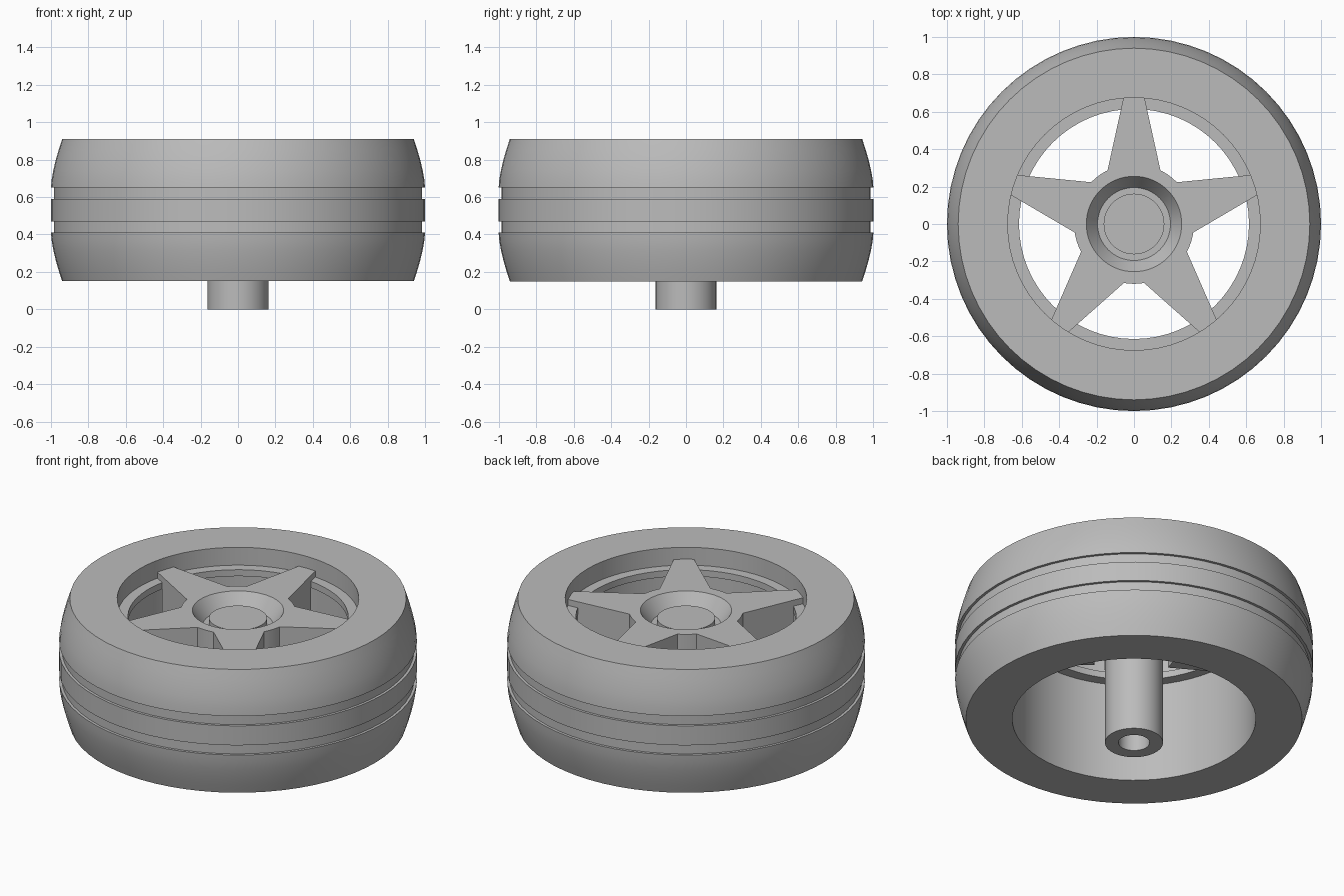
import bpy, bmesh, math
from mathutils import Matrix

cube = bpy.data.objects.get("Cube")
if cube:
    bpy.data.objects.remove(cube, do_unlink=True)

SEGMENTS = 64
TOP, BOTTOM, MID = 0.91, 0.15, 0.53

grey = bpy.data.materials.new("mid grey")
grey.use_nodes = True
grey.diffuse_color = (0.5, 0.5, 0.5, 1)
grey.node_tree.nodes["Principled BSDF"].inputs["Base Color"].default_value = (0.5, 0.5, 0.5, 1)


def finish(name, bm):
    """Turn a bmesh into a named, shaded object."""
    bmesh.ops.remove_doubles(bm, verts=bm.verts, dist=1e-5)
    bmesh.ops.recalc_face_normals(bm, faces=bm.faces)
    mesh = bpy.data.meshes.new(name)
    bm.to_mesh(mesh)
    bm.free()
    mesh.materials.append(grey)
    obj = bpy.data.objects.new(name, mesh)
    bpy.context.collection.objects.link(obj)
    bpy.ops.object.select_all(action="DESELECT")
    obj.select_set(True)
    bpy.context.view_layer.objects.active = obj
    bpy.ops.object.shade_smooth_by_angle(angle=math.radians(25))
    return obj


def lathe(name, profile, closed=True):
    """Spin a (radius, height) profile around the z axis."""
    bm = bmesh.new()
    verts = [bm.verts.new((r, 0, z)) for r, z in profile]
    ends = verts[1:] + verts[:1] if closed else verts[1:]
    edges = [bm.edges.new(pair) for pair in zip(verts, ends)]
    bmesh.ops.spin(bm, geom=verts + edges, cent=(0, 0, 0), axis=(0, 0, 1),
                   angle=math.tau, steps=SEGMENTS, use_merge=True)
    return finish(name, bm)


# Tyre: bulged shoulders and two tread grooves, symmetric about its mid height
upper = [(0.765, TOP), (0.94, TOP), (0.958, 0.855), (0.974, 0.80), (0.987, 0.745),
         (0.996, 0.695), (1.0, 0.65), (0.984, 0.65), (0.984, 0.59), (1.0, 0.59)]
lower = [(r, 2 * MID - z) for r, z in reversed(upper)]
lathe("tyre", upper + lower)

# Rim barrel with the inner ledge that carries the spokes
lathe("rim", [(0.765, BOTTOM), (0.765, TOP), (0.675, TOP), (0.675, 0.80),
              (0.615, 0.80), (0.615, 0.76), (0.68, 0.76), (0.68, BOTTOM)])

# Hub with a conical cup in its top
lathe("hub", [(0, 0.70), (0.32, 0.70), (0.32, 0.837), (0.255, 0.837),
              (0.195, 0.75), (0, 0.75)], closed=False)

# Axle with a blind bore at its lower end
lathe("axle", [(0, 0.79), (0.162, 0.79), (0.162, 0), (0.087, 0), (0.087, 0.2), (0, 0.2)],
      closed=False)


def prism(bm, outline, low, high, turn):
    """Extrude an outline between two heights, turned about z."""
    base = bm.faces.new([bm.verts.new((x, y, low)) for x, y in outline])
    made = bmesh.ops.extrude_face_region(bm, geom=[base], use_keep_orig=True)["geom"]
    top = [v for v in made if isinstance(v, bmesh.types.BMVert)]
    bmesh.ops.translate(bm, verts=top, vec=(0, 0, high - low))
    bmesh.ops.rotate(bm, verts=list(base.verts) + top, cent=(0, 0, 0),
                     matrix=Matrix.Rotation(turn, 3, "Z"))


def half_width(r):
    return 0.055 + (0.68 - r) * 0.22


def spoke_outline(inner, outer):
    a, b = half_width(inner), half_width(outer)
    return [(-a, inner), (a, inner), (b, outer), (-b, outer)]


# Five tapered spokes: a deep web, and a tip resting on the ledge
for i in range(5):
    bm = bmesh.new()
    turn = i * math.tau / 5
    prism(bm, spoke_outline(0.265, 0.612), 0.62, 0.837, turn)
    prism(bm, spoke_outline(0.612, 0.678), 0.80, 0.837, turn)
    finish(f"spoke_{i + 1}", bm)
